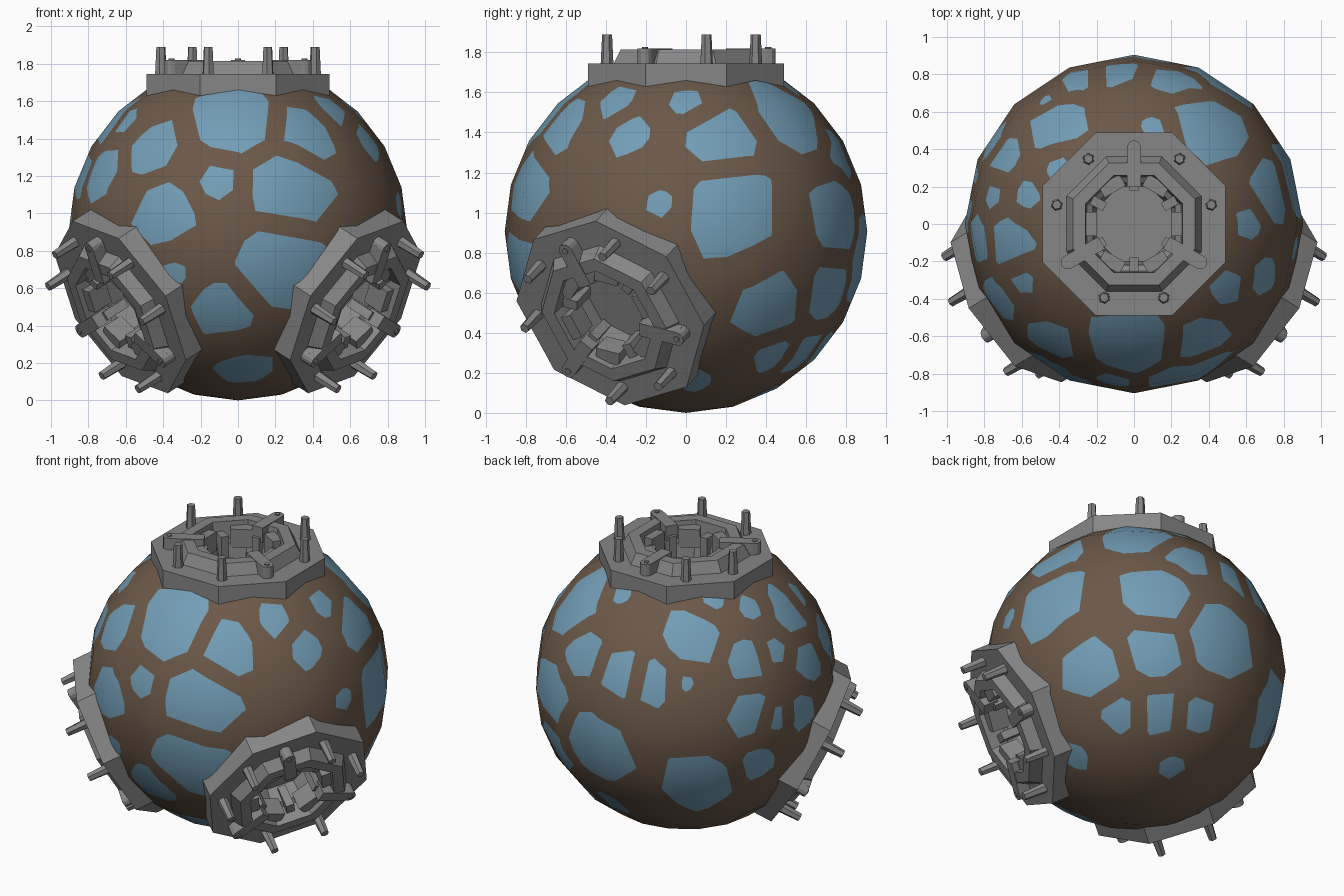
import bpy
import bmesh
import math
import random
from mathutils import Matrix, Vector

random.seed(4)
R = 0.905            # ball radius, also the height of its centre
BAND = 0.1           # width of the brown bands between patches
CENTRE = Matrix.Translation((0, 0, R))

if "Cube" in bpy.data.objects:
    bpy.data.objects.remove(bpy.data.objects["Cube"])


def material(name, colour):
    mat = bpy.data.materials.new(name)
    mat.use_nodes = True
    mat.diffuse_color = (*colour, 1)
    bsdf = mat.node_tree.nodes["Principled BSDF"]
    bsdf.inputs["Base Color"].default_value = (*colour, 1)
    bsdf.inputs["Roughness"].default_value = 0.7
    return mat


brown = material("brown", (0.15, 0.1, 0.066))
blue = material("blue", (0.17, 0.34, 0.47))
grey = material("grey", (0.24, 0.24, 0.24))


def make_object(name, bm, *mats):
    mesh = bpy.data.meshes.new(name)
    bm.to_mesh(mesh)
    bm.free()
    for mat in mats:
        mesh.materials.append(mat)
    obj = bpy.data.objects.new(name, mesh)
    bpy.context.scene.collection.objects.link(obj)
    return obj


# Blue patches: (across, up, half size) as seen from an azimuth and elevation
front = [(0, .6, .23), (.36, .53, .16), (.28, .25, .22), (-.11, .27, .09),
         (-.41, .1, .16), (-.46, .45, .14), (-.74, .32, .13), (.21, -.2, .23),
         (-.08, -.42, .15), (.04, -.75, .13), (-.34, -.23, .06)]
side = [(.24, .12, .22), (.17, .48, .17), (0, .65, .08), (-.28, .49, .1),
        (-.13, .15, .06), (.43, -.39, .17), (.44, -.63, .1), (.78, .06, .2),
        (.73, -.3, .16), (-.35, .66, .09)]
top = [(.42, .54, .22), (-.43, .54, .16), (-.7, .36, .12), (-.58, .16, .07),
       (-.42, .3, .06), (-.68, -.12, .15), (-.61, -.31, .07), (-.77, .16, .07),
       (.1, .53, .06), (-.48, .68, .04), (-.1, .82, .13), (.22, .78, .14)]
back = [(-.34, 0, .12), (.25, -.24, .13), (-.08, -.64, .21), (.3, -.54, .1),
        (.66, .05, .12), (.59, -.25, .1), (.42, -.28, .07)]
below = [(.58, .16, .23), (.21, -.3, .12), (.43, -.31, .1), (.25, -.6, .07),
         (-.32, -.52, .08)]


def on_ball(azimuth, elevation, u, v):
    az, el = math.radians(azimuth), math.radians(elevation)
    depth = Vector((math.cos(az) * math.cos(el), math.sin(az) * math.cos(el), math.sin(el)))
    across = Vector((-math.sin(az), math.cos(az), 0))
    up = depth.cross(across)
    w = math.sqrt(max(R * R - u * u - v * v, 0))
    return (across * u + up * v + depth * w).normalized() * R


seeds = []
for azimuth, elevation, patches in ((-90, 0, front), (0, 0, side), (-90, 90, top),
                                    (135, 25, back), (45, -25, below)):
    seeds += [(on_ball(azimuth, elevation, u, v), r) for u, v, r in patches]


def inside(face, planes):
    c = face.calc_center_median()
    return all((c - p).dot(n) < 0 for p, n in planes)


def cut_region(bm, axis, planes):
    """Cut the outline given by the planes into the ball, return the faces in it."""
    for i, (point, normal) in enumerate(planes):
        faces = [f for f in bm.faces
                 if f.calc_center_median().dot(axis) > 0.3 * R and inside(f, planes[:i])]
        edges = {e for f in faces for e in f.edges}
        verts = {v for f in faces for v in f.verts}
        bmesh.ops.bisect_plane(bm, geom=[*verts, *edges, *faces], dist=1e-5,
                               plane_co=point, plane_no=normal)
    return [f for f in bm.faces
            if f.calc_center_median().dot(axis) > 0.3 * R and inside(f, planes)]


def edge_plane(seed, direction, reach):
    """Great-circle plane at a distance from the seed, facing the direction."""
    n = seed.normalized()
    tangent = (direction - n * direction.dot(n)).normalized()
    point = (seed + tangent * reach).normalized()
    return point * R, (tangent - point * tangent.dot(point)).normalized()


def patch_planes(seed, r):
    others = sorted(((q - seed).length, i) for i, (q, _) in enumerate(seeds))[1:7]
    planes = []
    for dist, i in others:
        q, rq = seeds[i]
        reach = min((dist - BAND) * r / (r + rq), r)
        planes.append(edge_plane(seed, q - seed, max(reach, 0.02)))
    turn = random.random()
    a = seed.orthogonal().normalized()
    b = seed.normalized().cross(a)
    for k in range(5):
        t = turn + k * math.tau / 5
        planes.append(edge_plane(seed, a * math.cos(t) + b * math.sin(t), 1.15 * r))
    return planes


# Port frames: one on top, two mirrored low at the front
def port_matrix(azimuth, tilt, roll):
    az, t = math.radians(azimuth), math.radians(tilt)
    axis = Vector((math.cos(az) * math.sin(t), math.sin(az) * math.sin(t), math.cos(t)))
    level = Vector((-math.sin(az), math.cos(az), 0))
    up = axis.cross(level)
    rl = math.radians(roll)
    y = up * math.cos(rl) - level * math.sin(rl)
    return Matrix((y.cross(axis), y, axis)).transposed().to_4x4()


left_port = port_matrix(-31, 119, 15)
ports = {"top": Matrix.Identity(4), "left": left_port,
         "right": Matrix.Diagonal((-1, 1, 1, 1)) @ left_port}

# Ball with blue patches and openings under the ports
ball = bmesh.new()
bmesh.ops.create_uvsphere(ball, u_segments=16, v_segments=12, radius=R)
for seed, r in seeds:
    for face in cut_region(ball, seed.normalized(), patch_planes(seed, r)):
        face.material_index = 1
for m in ports.values():
    rot = m.to_3x3()
    walls = []
    for k in range(8):
        n = rot @ Vector((math.cos(k * math.pi / 4), math.sin(k * math.pi / 4), 0))
        walls.append((n * 0.4, n))
    bmesh.ops.delete(ball, geom=cut_region(ball, rot.col[2], walls), context='FACES')
for face in ball.faces:
    face.smooth = True
normals = [v.co.normalized() for v in ball.verts]
ball.transform(CENTRE)
ball_obj = make_object("ball", ball, brown, blue)
ball_obj.data.normals_split_custom_set_from_vertices(normals)


def block(bm, angle, r0, r1, width, z0, z1):
    m = (Matrix.Rotation(math.radians(angle), 4, 'Z')
         @ Matrix.Translation(((r0 + r1) / 2, 0, (z0 + z1) / 2))
         @ Matrix.Diagonal((r1 - r0, width, z1 - z0, 1)))
    bmesh.ops.create_cube(bm, size=1, matrix=m)


def post(bm, angle, r, rad0, rad1, z0, z1, sides):
    m = (Matrix.Rotation(math.radians(angle), 4, 'Z')
         @ Matrix.Translation((r, 0, (z0 + z1) / 2)))
    bmesh.ops.create_cone(bm, cap_ends=True, segments=sides, radius1=rad0,
                          radius2=rad1, depth=z1 - z0, matrix=m)


def octagon_frame(bm):
    profile = [(.49, .66), (.49, .84), (.36, .84), (.325, .91), (.26, .91),
               (.25, .8), (.22, .78), (.2, .68)]
    rings = []
    for r, z in profile:
        r /= math.cos(math.pi / 8)
        rings.append([bm.verts.new((r * math.cos((k + .5) * math.pi / 4),
                                    r * math.sin((k + .5) * math.pi / 4), z))
                      for k in range(8)])
    for lower, upper in zip(rings, rings[1:]):
        for k in range(8):
            j = (k + 1) % 8
            bm.faces.new((lower[k], lower[j], upper[j], upper[k]))
    bm.faces.new(rings[0][::-1])
    bm.faces.new(rings[-1])


def lugs(bm):
    for angle in (90, 210, 330):
        block(bm, angle, .2, .41, .075, .82, .915)
        post(bm, angle, .41, .037, .037, .82, .915, 12)
        post(bm, angle, .41, .016, .016, .9, .922, 8)


def clamps(bm):
    for k in range(6):
        block(bm, 60 * k, .2, .27, .13, .76, .88)
        block(bm, 60 * k + 30, .18, .26, .05, .7, .85)


def studs(bm):
    for angle in (55, 14, -68):
        for a in (angle, 180 - angle):
            post(bm, a, .425, .033, .025, .82, .985, 6)


for place, m in ports.items():
    for part, build in (("frame", octagon_frame), ("lugs", lugs),
                        ("clamps", clamps), ("studs", studs)):
        bm = bmesh.new()
        build(bm)
        bm.transform(CENTRE @ m)
        bmesh.ops.recalc_face_normals(bm, faces=bm.faces[:])
        make_object(f"{place}_port_{part}", bm, grey)
